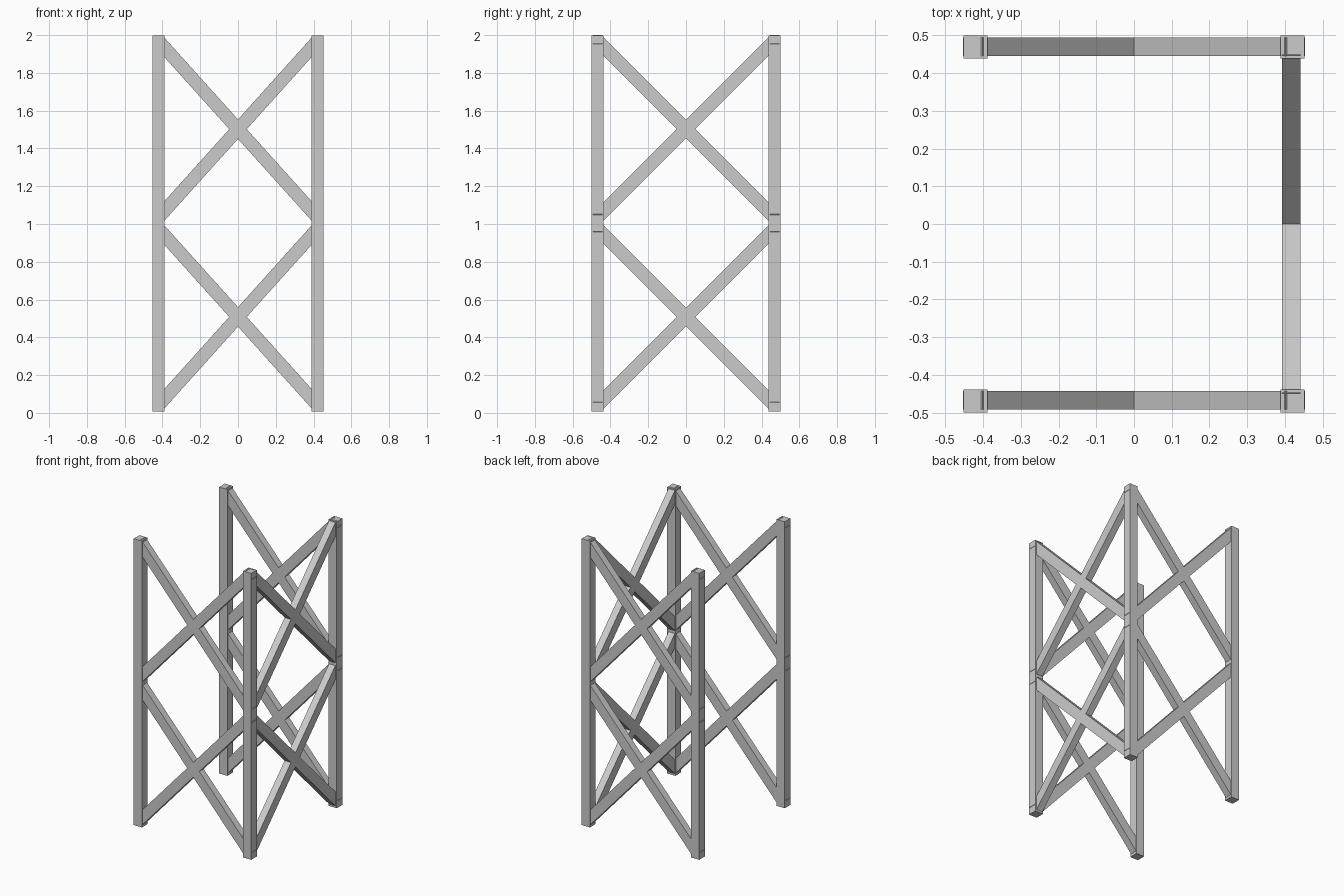
import bpy
from math import atan2

if "Cube" in bpy.data.objects:
    bpy.data.objects.remove(bpy.data.objects["Cube"])


def box(name, loc, size, rot=(0, 0, 0)):
    bpy.ops.mesh.primitive_cube_add(size=1, location=loc, rotation=rot)
    ob = bpy.context.object
    ob.name = name
    ob.scale = size
    bpy.ops.object.transform_apply(location=False, rotation=True, scale=True)
    return ob


# Four corner posts
for sx in (-1, 1):
    for sy in (-1, 1):
        box("corner_post", (sx * 0.42, sy * 0.469, 1.002), (0.063, 0.062, 1.99))

WIDTH, THICK = 0.069, 0.049
slope = atan2(1.0, 0.9)

# Two stacked X braces on the front, back and right; the left side stays open
for z in (0.508, 1.502):
    for s in (-1, 1):
        for name, y in (("front_brace", -0.467), ("back_brace", 0.47)):
            box(name, (0, y, z), (1.278, THICK, WIDTH), (0, s * slope, 0))
        box("right_brace", (0.417, 0, z), (THICK, 1.335, WIDTH), (s * atan2(1, 1), 0, 0))
